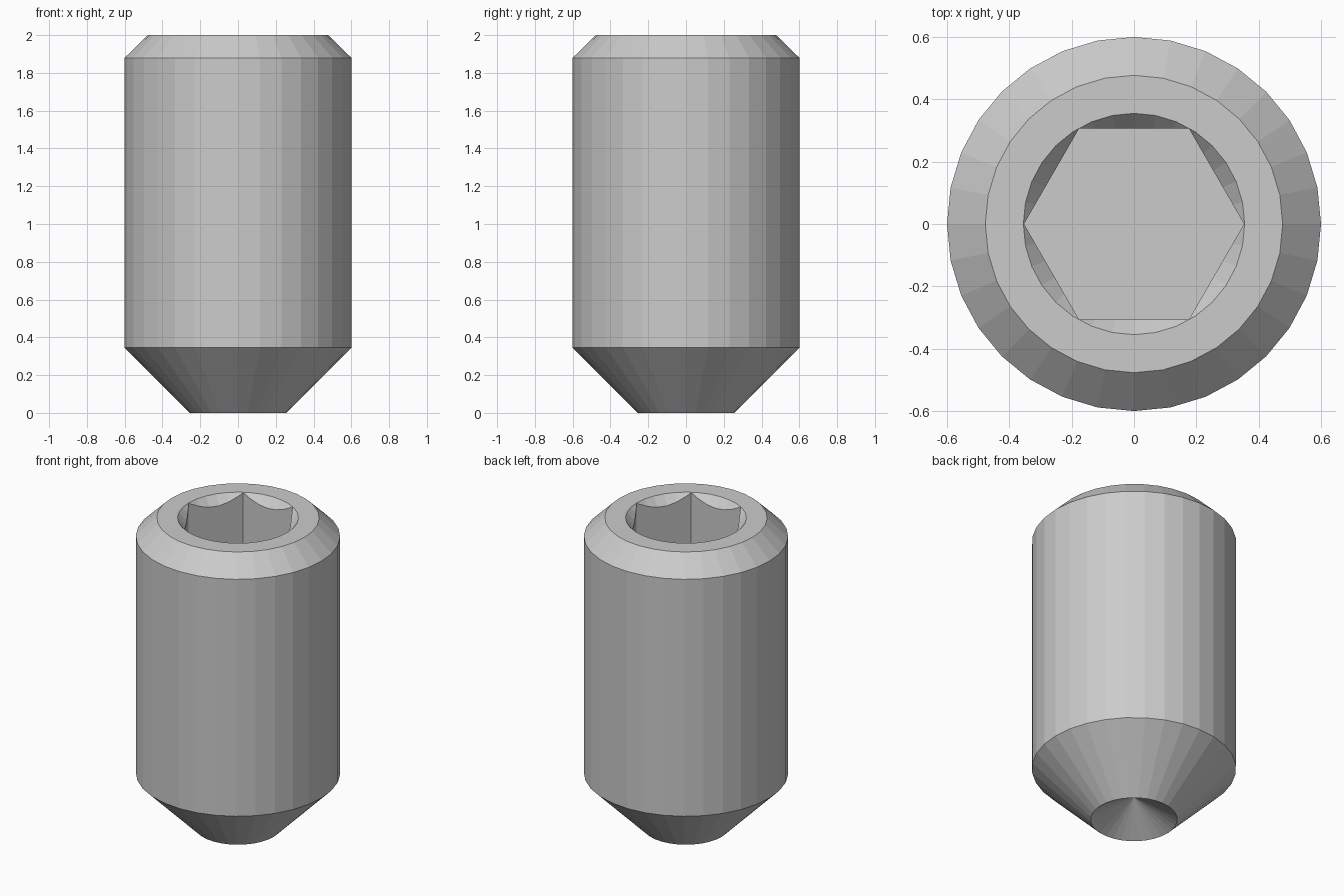
import bpy, bmesh, math

if "Cube" in bpy.data.objects:
    bpy.data.objects.remove(bpy.data.objects["Cube"])

SIDES = 32


def obj_from_bmesh(name, bm):
    bmesh.ops.recalc_face_normals(bm, faces=bm.faces)
    mesh = bpy.data.meshes.new(name)
    bm.to_mesh(mesh)
    bm.free()
    obj = bpy.data.objects.new(name, mesh)
    bpy.context.collection.objects.link(obj)
    return obj


def lathe(name, profile, sides):
    """Closed solid from (radius, z) points; radius 0 makes an apex, otherwise ends are capped."""
    bm = bmesh.new()
    rings = []
    for r, z in profile:
        count = sides if r > 0 else 1
        rings.append([bm.verts.new((r * math.cos(2 * math.pi * i / sides),
                                    r * math.sin(2 * math.pi * i / sides), z))
                      for i in range(count)])
    for a, b in zip(rings, rings[1:]):
        for i in range(sides):
            j = (i + 1) % sides
            corners = [a[i % len(a)], a[j % len(a)], b[j % len(b)], b[i % len(b)]]
            bm.faces.new(list(dict.fromkeys(corners)))
    for ring in (rings[0], rings[-1]):
        if len(ring) > 1:
            bm.faces.new(ring)
    return obj_from_bmesh(name, bm)


def cut(target, cutter):
    mod = target.modifiers.new(cutter.name, 'BOOLEAN')
    mod.operation = 'DIFFERENCE'
    mod.solver = 'EXACT'
    mod.object = cutter
    cutter.hide_render = True
    cutter.hide_set(True)


# Screw body: conical cup point, shank, chamfered top
body = lathe("set_screw", [(0, 0.15), (0.255, 0), (0.6, 0.345),
                           (0.6, 1.88), (0.477, 2.0)], SIDES)

# Hexagonal key socket
hex_r = 0.353
cut(body, lathe("hex_socket_cutter", [(hex_r, 1.3), (hex_r, 2.1)], 6))

# Countersink that scallops the socket walls
rim, slope = 0.355, 1.15
cut(body, lathe("countersink_cutter", [(0, 2 - rim * slope), (rim + 0.1 / slope, 2.1)], SIDES))
